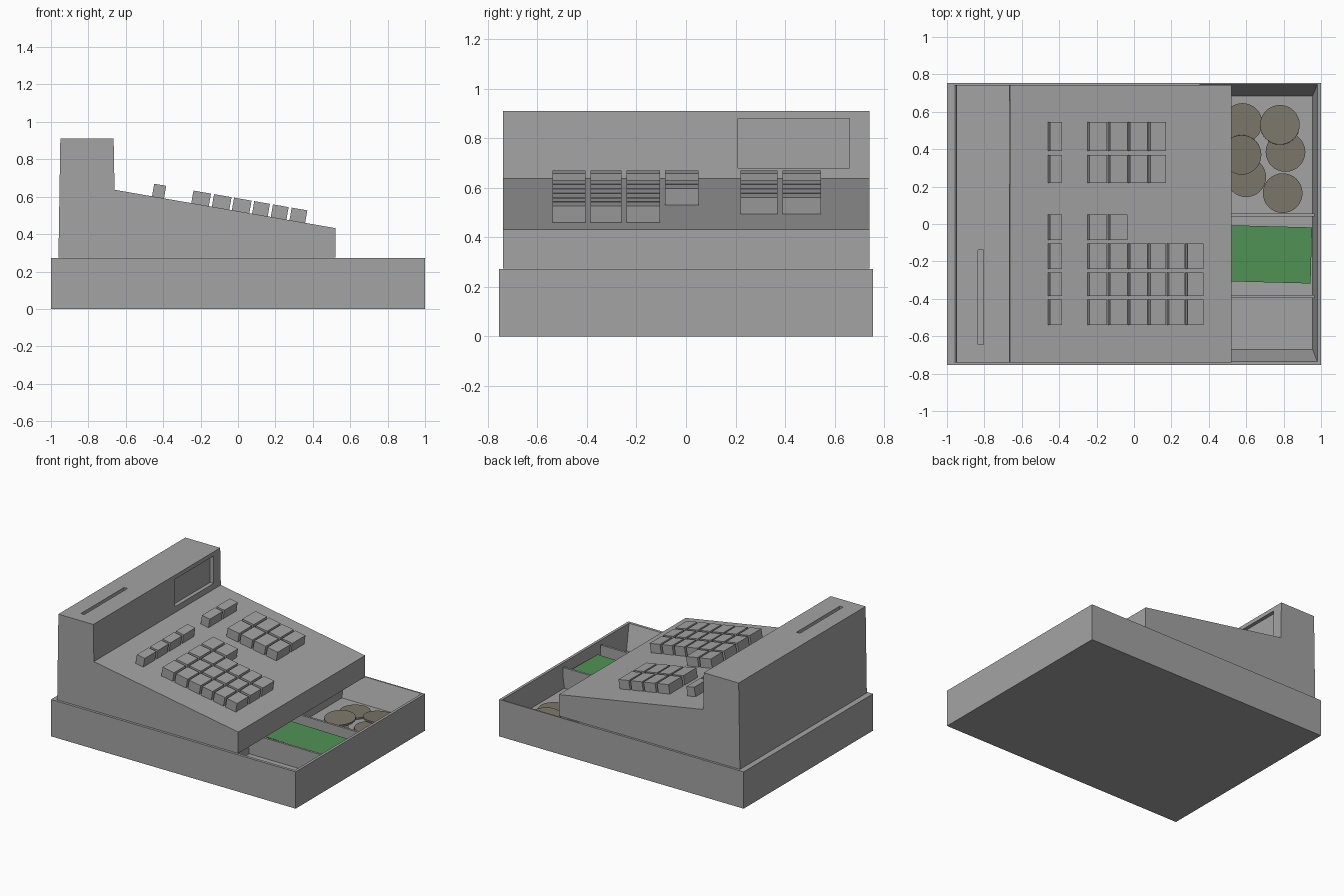
import bpy, bmesh, math
from mathutils import Matrix, Vector

default = bpy.data.objects.get("Cube")
if default:
    bpy.data.objects.remove(default, do_unlink=True)


def material(name, rgb):
    mat = bpy.data.materials.new(name)
    mat.use_nodes = True
    color = (*rgb, 1)
    mat.diffuse_color = color
    mat.node_tree.nodes["Principled BSDF"].inputs["Base Color"].default_value = color
    return mat


GREY = material("casing grey", (0.37, 0.37, 0.37))
GREEN = material("banknote green", (0.08, 0.29, 0.09))
BRONZE = material("coin bronze", (0.2, 0.18, 0.14))


def prism(name, lower, upper, mat):
    """Solid joining two matching loops of points."""
    bm = bmesh.new()
    a = [bm.verts.new(p) for p in lower]
    b = [bm.verts.new(p) for p in upper]
    bm.faces.new(a)
    bm.faces.new(b)
    for i in range(len(a)):
        j = (i + 1) % len(a)
        bm.faces.new((a[i], a[j], b[j], b[i]))
    bmesh.ops.recalc_face_normals(bm, faces=bm.faces)
    mesh = bpy.data.meshes.new(name)
    bm.to_mesh(mesh)
    bm.free()
    mesh.materials.append(mat)
    obj = bpy.data.objects.new(name, mesh)
    bpy.context.collection.objects.link(obj)
    return obj


def rect(x0, x1, y0, y1, z):
    return [(x0, y0, z), (x1, y0, z), (x1, y1, z), (x0, y1, z)]


def box(name, x0, x1, y0, y1, z0, z1, mat=GREY):
    return prism(name, rect(x0, x1, y0, y1, z0), rect(x0, x1, y0, y1, z1), mat)


def cut(obj, cutter):
    """Subtract the cutter, then discard it."""
    mod = obj.modifiers.new("cut", 'BOOLEAN')
    mod.operation = 'DIFFERENCE'
    mod.solver = 'EXACT'
    mod.object = cutter
    bpy.context.view_layer.objects.active = obj
    bpy.ops.object.modifier_apply(modifier=mod.name)
    bpy.data.objects.remove(cutter, do_unlink=True)


# Base with an open cash compartment that narrows towards its floor
RIM, FLOOR = 0.272, 0.10
base = box("base", -1, 1, -0.755, 0.755, 0, RIM)
cut(base, prism("compartment_cutter",
                rect(0.37, 0.955, -0.67, 0.685, FLOOR),
                rect(0.35, 0.98, -0.735, 0.745, RIM + 0.001), GREY))

# Compartment dividers
for label, y in (("coin_divider", 0.047), ("note_divider", -0.388)):
    box(label, 0.36, 0.965, y - 0.008, y + 0.008, FLOOR - 0.01, 0.25)

# Sloping body with raised rear column
profile = [(-0.96, 0.274), (-0.95, 0.91), (-0.665, 0.91),
           (-0.66, 0.637), (0.52, 0.432), (0.52, 0.274)]
body = prism("body", [(x, -0.74, z) for x, z in profile],
             [(x, 0.742, z) for x, z in profile], GREY)
cut(body, box("display_cutter", -0.69, -0.6, 0.21, 0.66, 0.68, 0.88))
cut(body, box("slot_cutter", -0.833, -0.805, -0.645, -0.14, 0.86, 1))

# Keys standing square to the slope
SLOPE = math.atan2(0.637 - 0.432, 0.52 + 0.66)
TILT = Matrix.Rotation(SLOPE, 4, 'Y')


def key(name, x, width, y0, y1):
    # The sunken foot keeps the key joined to the panel
    obj = box(name, -0.02, width - 0.02, y0, y1, -0.005, 0.068)
    z = 0.637 - math.tan(SLOPE) * (x + 0.66 + 0.01)
    obj.data.transform(Matrix.Translation((x + 0.01, 0, z)) @ TILT)


columns = [(-0.24, 0.095), (-0.13, 0.095), (-0.023, 0.095),
           (0.085, 0.085), (0.185, 0.085), (0.285, 0.085)]
rows = [(0.39, 0.545, 4), (0.22, 0.37, 4), (-0.085, 0.05, 2),
        (-0.24, -0.105, 6), (-0.385, -0.26, 6), (-0.54, -0.405, 6)]
for r, (y0, y1, count) in enumerate(rows):
    key(f"function_key_{r + 1}", -0.45, 0.065, y0, y1)
    for c, (x, width) in enumerate(columns[:count]):
        key(f"key_{r + 1}_{c + 1}", x, width, y0, y1)

# Stack of banknotes lying slightly askew
notes = box("banknotes", -0.27, 0.27, -0.15, 0.15, FLOOR, 0.21, GREEN)
notes.data.transform(Matrix.Translation((0.678, -0.161, 0))
                     @ Matrix.Rotation(math.radians(-1.5), 4, 'Z'))

# Loose coins, some resting on others: x, y, height, tilt in degrees
coins = [(0.58, 0.54, 0.107, 0), (0.60, 0.25, 0.107, 0), (0.81, 0.385, 0.107, 0),
         (0.575, 0.37, 0.125, 4), (0.78, 0.53, 0.125, -4), (0.795, 0.165, 0.115, 0)]
for i, (x, y, z, tilt) in enumerate(coins):
    bpy.ops.mesh.primitive_cylinder_add(
        vertices=32, radius=0.106, depth=0.012, location=(x, y, z),
        rotation=(math.radians(tilt), 0, 0))
    coin = bpy.context.object
    coin.name = f"coin_{i + 1}"
    coin.data.materials.append(BRONZE)
    bpy.ops.object.shade_smooth_by_angle()
